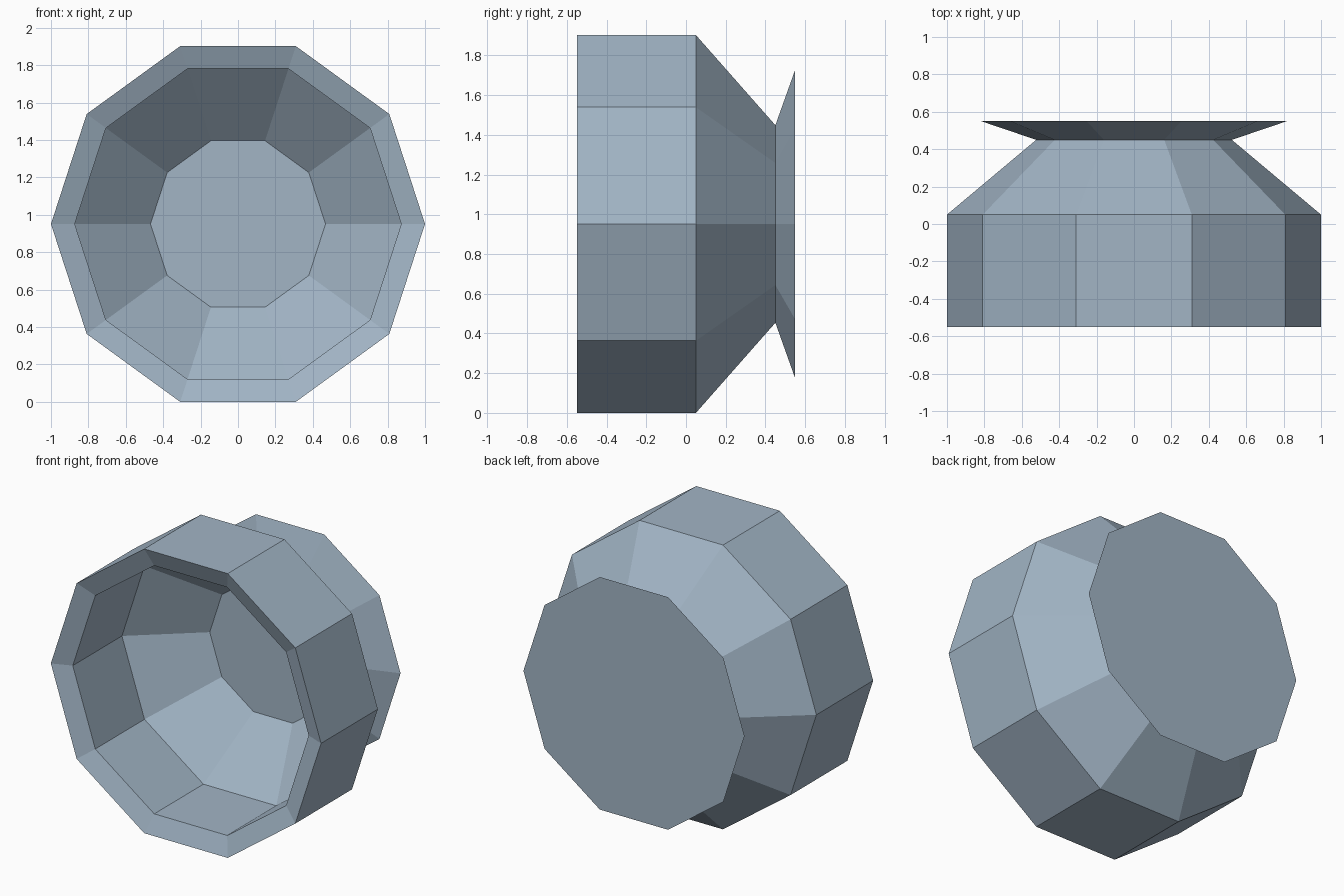
import bpy, bmesh
from math import cos, sin, pi

if "Cube" in bpy.data.objects:
    bpy.data.objects.remove(bpy.data.objects["Cube"])

SIDES = 10
CENTRE_Z = sin(2 * pi / 5)  # decagon rests on a flat side


def lathe(name, profile):
    """Spin (radius, y) points around the y axis and cap both ends."""
    bm = bmesh.new()
    rings = []
    for r, y in profile:
        rings.append([bm.verts.new((r * cos(2 * pi * i / SIDES), y,
                                    CENTRE_Z + r * sin(2 * pi * i / SIDES)))
                      for i in range(SIDES)])
    for a, b in zip(rings, rings[1:]):
        for i in range(SIDES):
            j = (i + 1) % SIDES
            bm.faces.new((a[i], a[j], b[j], b[i]))
    bm.faces.new(rings[0])
    bm.faces.new(rings[-1])
    bmesh.ops.recalc_face_normals(bm, faces=bm.faces[:])
    mesh = bpy.data.meshes.new(name)
    bm.to_mesh(mesh)
    bm.free()
    obj = bpy.data.objects.new(name, mesh)
    bpy.context.collection.objects.link(obj)
    return obj


# Hollow nozzle: recessed floor, inner cone and wall, sloped rim,
# outer wall and cone, narrow neck, flared back plate
nozzle = lathe("nozzle_housing", [
    (0.468, 0.37), (0.873, 0.02), (0.873, -0.50), (1.0, -0.55),
    (1.0, 0.05), (0.523, 0.45), (0.818, 0.55),
])

# Blue-grey metal
metal = bpy.data.materials.new("blue_grey_metal")
metal.diffuse_color = (0.36, 0.46, 0.56, 1)
metal.use_nodes = True
metal.node_tree.nodes["Principled BSDF"].inputs["Base Color"].default_value = metal.diffuse_color
nozzle.data.materials.append(metal)
